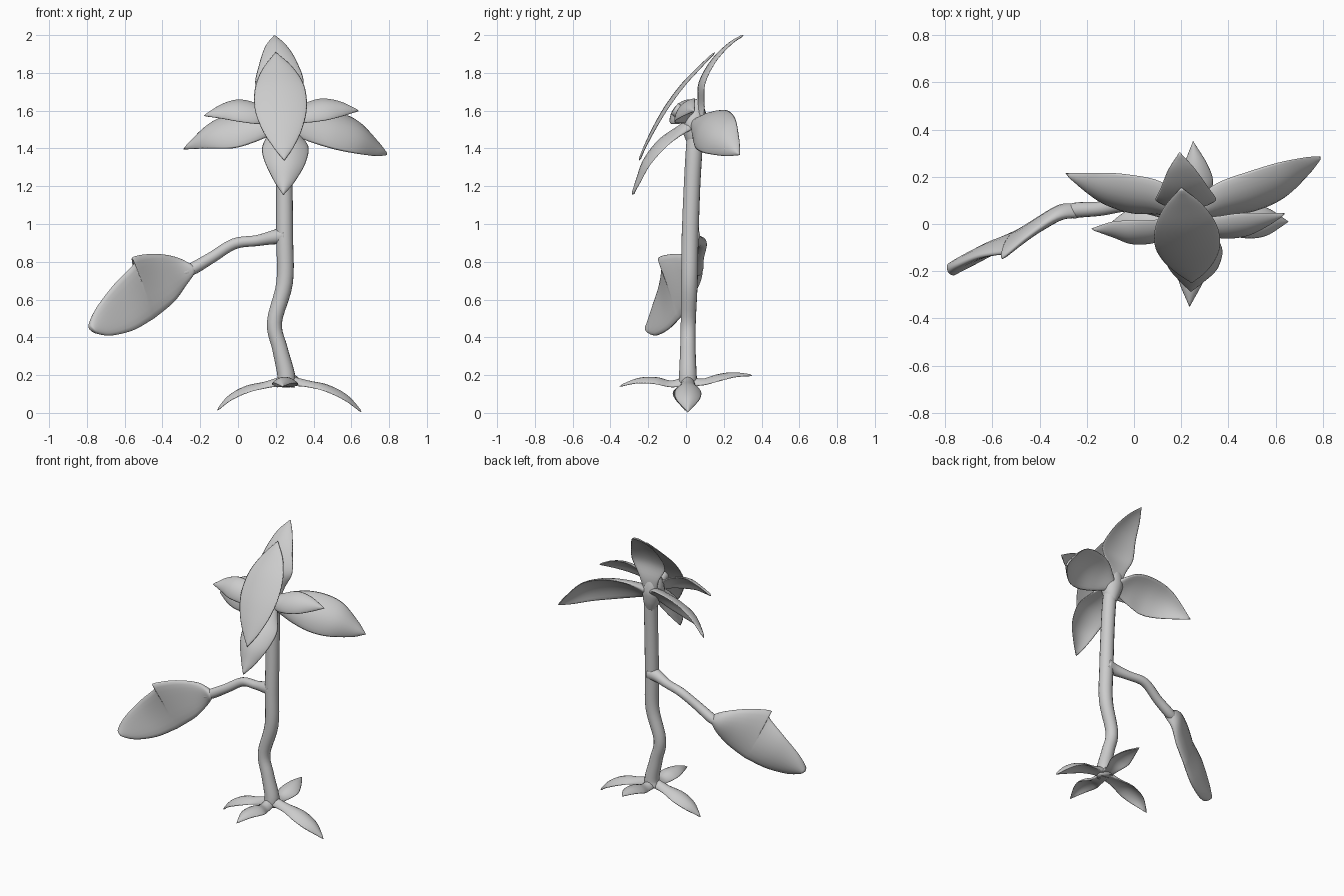
import bpy, bmesh, math
from mathutils import Vector


def smooth_path(pts, steps):
    """Catmull-Rom through points of any dimension."""
    p = [Vector(q) for q in pts]
    p = [p[0] * 2 - p[1]] + p + [p[-1] * 2 - p[-2]]
    out = []
    for i in range(1, len(p) - 2):
        a, b, c, d = p[i - 1:i + 3]
        for k in range(steps):
            t = k / steps
            out.append((b * 2 + (c - a) * t + (a * 2 - b * 5 + c * 4 - d) * t * t
                        + (b * 3 - a - c * 3 + d) * t ** 3) * 0.5)
    return out + [p[-2]]


def tangents(pts):
    n = len(pts)
    return [(pts[min(i + 1, n - 1)] - pts[max(i - 1, 0)]).normalized() for i in range(n)]


def loft(name, rings):
    """Skin closed rings, cap the ends and shade smooth."""
    bm = bmesh.new()
    vs = [[bm.verts.new(v) for v in r] for r in rings]
    n = len(vs[0])
    for a, b in zip(vs, vs[1:]):
        for i in range(n):
            j = (i + 1) % n
            bm.faces.new((a[i], a[j], b[j], b[i]))
    bm.faces.new(vs[0][::-1])
    bm.faces.new(vs[-1])
    bmesh.ops.remove_doubles(bm, verts=bm.verts[:], dist=0.0004)
    bmesh.ops.recalc_face_normals(bm, faces=bm.faces[:])
    for f in bm.faces:
        f.smooth = True
    me = bpy.data.meshes.new(name)
    bm.to_mesh(me)
    bm.free()
    ob = bpy.data.objects.new(name, me)
    bpy.context.collection.objects.link(ob)
    return ob


def tube(name, pts, steps=5, sides=16):
    """Round tube through (x, y, z, radius) points."""
    path = smooth_path(pts, steps)
    mid = [q.to_3d() for q in path]
    u = Vector((0.31, 0.95, 0.1))
    rings = []
    for m, t, q in zip(mid, tangents(mid), path):
        u = (u - t * u.dot(t)).normalized()
        v = t.cross(u)
        rings.append([m + (u * math.cos(a) + v * math.sin(a)) * q[3]
                      for a in (2 * math.pi * k / sides for k in range(sides))])
    return loft(name, rings)


def blade(name, edges, up, thick=0.008, cup=0.15, root=0.03, steps=6, cols=10, fixed=False):
    """Thin cupped leaf between two edge curves, thicker at its root."""
    A = smooth_path([e[0] for e in edges], steps)
    B = smooth_path([e[1] for e in edges], steps)
    mid = [(a + b) / 2 for a, b in zip(A, B)]
    nrm, rings, last = Vector(up).normalized(), [], len(mid) - 1
    for i, (a, b, m, t) in enumerate(zip(A, B, mid, tangents(mid))):
        w = (b - a).length / 2
        n = (b - a).cross(t)
        if not fixed and w > 0.004 and n.length > 1e-6:
            n.normalize()
            nrm = n if n.dot(Vector(up)) > 0 else -n
        h = min(w, thick + root * (1 - i / last) ** 4)
        top, bot = [], []
        for k in range(cols + 1):
            s = -math.cos(math.pi * k / cols)
            p = m + (b - a) / 2 * s + nrm * cup * 2 * w * (0.4 - s * s)
            d = nrm * h * math.sqrt(max(0, 1 - s * s))
            top.append(p + d)
            bot.append(p - d)
        rings.append(top + bot[-2:0:-1])
    return loft(name, rings)


def petal(name, spine, side, up, **kw):
    """Blade from (x, y, z, half width) spine points."""
    mid = [Vector(p[:3]) for p in spine]
    edges = []
    for m, t, p in zip(mid, tangents(mid), spine):
        s = Vector(side)
        s = (s - t * s.dot(t)).normalized() * p[3]
        edges.append((m - s, m + s))
    return blade(name, edges, up, **kw)


# Stem, side branch and flower core
tube("stem", [(0.25, 0.01, 0.14, 0.05), (0.255, 0.01, 0.2, 0.047), (0.222, 0.01, 0.34, 0.041),
              (0.193, 0.012, 0.48, 0.04), (0.247, 0.018, 0.69, 0.044), (0.247, 0.022, 0.93, 0.045),
              (0.245, 0.032, 1.2, 0.044), (0.24, 0.045, 1.42, 0.044), (0.22, 0.06, 1.6, 0.04)])
tube("branch", [(0.25, 0.025, 0.94, 0.05), (0.19, 0.035, 0.93, 0.038), (0.1, 0.06, 0.912, 0.029),
                (-0.02, 0.082, 0.895, 0.029), (-0.14, 0.065, 0.822, 0.03), (-0.25, 0.058, 0.758, 0.032),
                (-0.32, 0.04, 0.735, 0.02)])
tube("flower_core", [(0.235, 0.055, 1.4, 0.03), (0.23, 0.05, 1.46, 0.056), (0.22, 0.045, 1.53, 0.07),
                     (0.21, 0.05, 1.6, 0.055), (0.21, 0.06, 1.66, 0.02)])
tube("flower_column", [(0.22, 0.05, 1.53, 0.05), (0.215, 0, 1.57, 0.04), (0.21, -0.06, 1.61, 0.035)])

# Large hanging leaf with a folded upper corner
blade("branch_leaf", [
    ((-0.235, 0.055, 0.78), (-0.235, 0.055, 0.735)),
    ((-0.33, 0.035, 0.825), (-0.28, 0.06, 0.67)),
    ((-0.45, -0.04, 0.842), (-0.34, 0.03, 0.59)),
    ((-0.562, -0.13, 0.825), (-0.43, -0.01, 0.515)),
    ((-0.56, -0.115, 0.785), (-0.47, -0.035, 0.487)),
    ((-0.66, -0.13, 0.68), (-0.56, -0.09, 0.437)),
    ((-0.75, -0.17, 0.56), (-0.67, -0.15, 0.41)),
    ((-0.788, -0.195, 0.475), (-0.745, -0.185, 0.418)),
    ((-0.785, -0.2, 0.44), (-0.785, -0.2, 0.44))], (-0.4, 0.9, 0),
    thick=0.028, cup=0.06, root=0.008, fixed=True)

# Upright back, front and lower petals
X = (1, 0, 0)
petal("back_petal", [(0.22, 0.065, 1.5, 0.04), (0.22, 0.085, 1.62, 0.07), (0.22, 0.085, 1.74, 0.128),
                     (0.212, 0.145, 1.86, 0.1), (0.2, 0.23, 1.95, 0.055), (0.193, 0.305, 2.0, 0)],
      X, (0, -1, 0.3), cup=0.1, thick=0.006)
petal("front_petal", [(0.2, 0.155, 1.91, 0), (0.21, 0.075, 1.83, 0.08), (0.22, -0.015, 1.735, 0.13),
                      (0.227, -0.1, 1.62, 0.138), (0.235, -0.165, 1.51, 0.108),
                      (0.242, -0.215, 1.41, 0.055), (0.245, -0.248, 1.335, 0)],
      X, (0, -1, 0.7), root=0, cup=0.06, thick=0.006)
petal("lower_petal", [(0.225, 0.05, 1.53, 0.04), (0.235, -0.03, 1.49, 0.08), (0.25, -0.125, 1.425, 0.123),
                      (0.25, -0.205, 1.33, 0.105), (0.245, -0.25, 1.23, 0.055), (0.24, -0.283, 1.152, 0)],
      X, (0, -1, 0.6), cup=0.18)

# Side petals: a wide and a small one each way
S, UP = (0, 0.65, 0.75), (0, -0.75, 0.65)
petal("left_wide_petal", [(0.21, 0.06, 1.52, 0.04), (0.1, 0.095, 1.53, 0.105), (-0.03, 0.11, 1.51, 0.122),
                          (-0.16, 0.145, 1.475, 0.088), (-0.29, 0.215, 1.395, 0)], S, UP, cup=0.18)
petal("right_wide_petal", [(0.25, 0.06, 1.52, 0.04), (0.37, 0.09, 1.53, 0.105), (0.51, 0.12, 1.515, 0.132),
                           (0.64, 0.17, 1.475, 0.118), (0.74, 0.24, 1.405, 0.055), (0.79, 0.285, 1.365, 0)],
      S, UP, cup=0.18)
petal("left_small_petal", [(0.2, 0.02, 1.56, 0.03), (0.11, -0.035, 1.59, 0.07), (0, -0.045, 1.61, 0.077),
                           (-0.09, -0.03, 1.6, 0.05), (-0.18, -0.02, 1.572, 0)], S, UP, root=0.01)
petal("right_small_petal", [(0.24, 0.02, 1.56, 0.03), (0.34, -0.02, 1.59, 0.065), (0.45, -0.015, 1.615, 0.077),
                            (0.55, 0.01, 1.615, 0.05), (0.64, 0.045, 1.598, 0)], S, UP, root=0.01)

# Four spreading base leaves
Y, Z = (0, 1, 0), (0, 0, 1)
leaf = dict(cup=0.22, thick=0.006, root=0.025)
petal("base_leaf_left", [(0.25, 0, 0.165, 0.035), (0.15, 0, 0.145, 0.045), (0.05, 0, 0.125, 0.07),
                         (-0.04, 0, 0.08, 0.055), (-0.11, -0.005, 0.012, 0)], Y, Z, **leaf)
petal("base_leaf_right", [(0.26, 0.01, 0.165, 0.035), (0.37, 0.01, 0.15, 0.045), (0.47, 0.01, 0.13, 0.07),
                          (0.57, 0.01, 0.08, 0.06), (0.655, 0.01, 0.002, 0)], Y, Z, **leaf)
petal("base_leaf_front", [(0.25, 0.01, 0.16, 0.035), (0.25, -0.08, 0.15, 0.045), (0.25, -0.16, 0.17, 0.07),
                          (0.24, -0.25, 0.17, 0.05), (0.235, -0.352, 0.14, 0)], X, Z, **leaf)
petal("base_leaf_back", [(0.255, 0.01, 0.16, 0.035), (0.26, 0.09, 0.16, 0.045), (0.265, 0.17, 0.185, 0.07),
                         (0.26, 0.25, 0.2, 0.05), (0.25, 0.352, 0.198, 0)], X, Z, **leaf)
